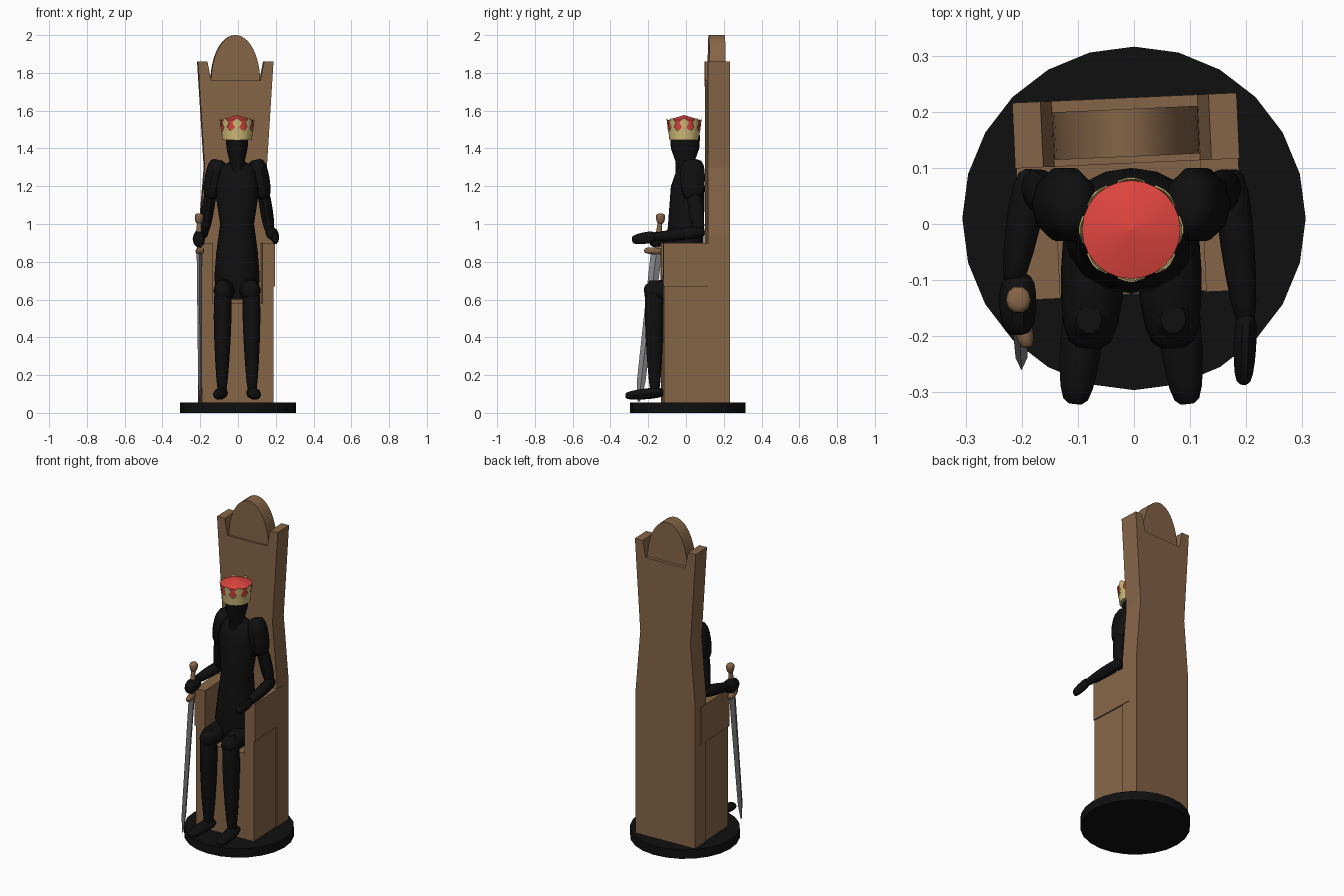
import bpy, bmesh, math
from mathutils import Vector

cube = bpy.data.objects.get("Cube")
if cube:
    bpy.data.objects.remove(cube, do_unlink=True)


def material(name, *colour):
    m = bpy.data.materials.new(name)
    m.use_nodes = True
    m.diffuse_color = (*colour, 1)
    m.node_tree.nodes["Principled BSDF"].inputs["Base Color"].default_value = (*colour, 1)
    return m


wood = material("brown wood", .24, .13, .065)
black = material("black", .005, .005, .005)
red = material("red velvet", .75, .06, .05)
gold = material("pale gold", .66, .52, .2)
steel = material("steel grey", .25, .25, .26)


def finish(name, bm, mat, smooth=True):
    bmesh.ops.recalc_face_normals(bm, faces=bm.faces)
    mesh = bpy.data.meshes.new(name)
    bm.to_mesh(mesh)
    bm.free()
    mesh.materials.append(mat)
    ob = bpy.data.objects.new(name, mesh)
    bpy.context.collection.objects.link(ob)
    if smooth:
        bpy.ops.object.select_all(action='DESELECT')
        ob.select_set(True)
        bpy.context.view_layer.objects.active = ob
        bpy.ops.object.shade_smooth_by_angle(angle=math.radians(40))
    return ob


def loft(name, rings, mat, axis=Vector((0, 0, 1)), sides=12):
    """Skin elliptical rings (centre, radius across, radius deep) square to an axis."""
    bm = bmesh.new()
    across = Vector((1, 0, 0))
    across = (across - axis * across.dot(axis)).normalized()
    deep = axis.cross(across)
    loops = []
    for centre, wide, thick in rings:
        turns = [math.tau * k / sides for k in range(sides)]
        loops.append([bm.verts.new(Vector(centre) + across * wide * math.cos(a)
                                   + deep * thick * math.sin(a)) for a in turns])
    for low, high in zip(loops, loops[1:]):
        for k in range(sides):
            bm.faces.new((low[k - 1], low[k], high[k], high[k - 1]))
    bm.faces.new(loops[0])
    bm.faces.new(loops[-1])
    return finish(name, bm, mat)


def limb(name, start, end, first, last, mat=black, depth=1.1, steps=8):
    """Tapered, round-ended bar from one joint to the next."""
    start, end = Vector(start), Vector(end)
    rings = []
    for i in range(steps + 1):
        turn = math.pi * i / steps
        t = (1 - math.cos(turn)) / 2
        radius = (first + (last - first) * t) * max(.4, math.sin(turn) ** .4)
        rings.append((start.lerp(end, t), radius, radius * depth))
    return loft(name, rings, mat, (end - start).normalized(), 10)


def prism(name, outline, front, back, mat=wood, smooth=False):
    """Extrude an x-z outline from front to back."""
    bm = bmesh.new()
    face = bm.faces.new([bm.verts.new((x, front, z)) for x, z in outline])
    new = bmesh.ops.extrude_face_region(bm, geom=[face])["geom"]
    verts = [v for v in new if isinstance(v, bmesh.types.BMVert)]
    bmesh.ops.translate(bm, vec=(0, back - front, 0), verts=verts)
    return finish(name, bm, mat, smooth)


def box(name, x_range, y_range, z_range):
    (left, right), (low, high) = x_range, z_range
    return prism(name, [(left, low), (right, low), (right, high), (left, high)], *y_range)


# Round plinth
plinth_top = .055
loft("plinth", [((0, .01, z), .306, .306) for z in (0, plinth_top)], black, sides=24)

# Throne, turned slightly on the plinth
half_width, seat_front, arm_top = .195, -.125, .9
throne = [box("throne_seat", (-.19, .19), (seat_front, .12), (plinth_top, .58))]
half = [(half_width, plinth_top), (half_width, .94), (.165, 1.3), (.2, 1.86), (.15, 1.86), (.13, 1.76)]
outline = half + [(-x, z) for x, z in reversed(half)]
throne.append(prism("throne_back", outline, .108, .225))
turns = [math.pi * k / 24 for k in range(25)]
arch = [(.13 * math.cos(a), 1.755 + .245 * math.sin(a)) for a in turns]
throne.append(prism("back_crest", arch, .12, .205, smooth=True))
sides = (("left", 1), ("right", -1))
for side, s in sides:
    span = sorted((s * .13, s * .19))
    throne.append(box(side + "_armrest", span, (seat_front, .12), (.5, arm_top - .005)))
    span = sorted((s * .13, s * (half_width + .003)))
    throne.append(box(side + "_arm_panel", span, (seat_front - .002, .165), (.67, arm_top)))
for ob in throne:
    ob.rotation_euler.z = .045
    ob.location.x = -.007

# Tunic, leaning back with height, then neck and head
middle = -.005
tunic = ((.6, .11, .08), (.72, .12, .11), (.85, .11, .1), (1, .09, .095),
         (1.2, .12, .09), (1.3, .1, .06), (1.33, .04, .03))
loft("tunic", [((middle, .05 * (z - 1), z), w, d) for z, w, d in tunic], black, sides=16)
head = ((1.26, .045, .05), (1.33, .04, .05), (1.4, .056, .075), (1.47, .06, .08))
loft("head", [((middle, middle, z), w, d) for z, w, d in head], black)

# Arms and legs; the right hand reaches the sword, the left lies open
hilt = Vector((-.207, -.14, .92))
for side, s in sides:
    def joint(x, y, z):
        return Vector((middle + s * x, y, z))

    elbow = joint(.175, .07, .95)
    wrist = joint(.205, -.18, .93) if s > 0 else hilt + Vector((-.01, .03, .01))
    limb(side + "_sleeve", joint(.1, .035, 1.34), joint(.14, .035, 1.13), .055, .05, depth=1.3)
    limb(side + "_upper_arm", joint(.135, .035, 1.2), elbow, .035, .032, depth=1.2)
    limb(side + "_forearm", elbow + Vector((0, .025, .01)), wrist, .036, .024)
    limb(side + "_thigh", joint(.06, .06, .66), joint(.075, -.22, .64), .06, .055)
    limb(side + "_shin", joint(.075, -.17, .7), joint(.08, -.165, .08), .057, .03)
    limb(side + "_foot", joint(.08, -.12, .11), joint(.1, -.32, .09), .042, .032, depth=.8)
limb("left_hand", (.2, -.16, .935), (.195, -.285, .915), .022, .018, depth=1.6)
limb("right_hand", hilt + Vector((0, .05, .01)), hilt - Vector((0, .055, .01)), .034, .032, depth=1.3)

# Sword standing on its point
pommel, tip = Vector((-.206, -.135, 1.03)), Vector((-.2, -.25, .06))
blade = [(pommel.lerp(tip, t), .014 * w, .03 * w) for t, w in ((.18, 1), (.9, .75), (1, .2))]
loft("sword_blade", blade, steel, (tip - pommel).normalized(), 4)
limb("sword_grip", pommel, pommel.lerp(tip, .2), .014, .014, wood)
limb("sword_pommel", pommel + Vector((0, 0, .025)), pommel - Vector((0, 0, .03)), .026, .018, wood)
limb("sword_guard", (-.19, -.22, .86), (-.212, -.12, .855), .016, .02, wood)

# Crown: velvet cap, gold band and a ring of flared points
crown_low, crown_y, point_count = 1.445, -.01, 8


def rim(z):
    return .078 + .12 * (z - crown_low)


def crown_ring(z, radius):
    return (middle, crown_y, z), radius, radius


cap = [crown_ring(z, rim(z) - .003) for z in (1.455, 1.55)] + [crown_ring(1.576, .002)]
loft("crown_cap", cap, red, sides=24)
loft("crown_band", [crown_ring(z, rim(z)) for z in (crown_low, 1.495)], gold, sides=32)
bm = bmesh.new()
for k in range(point_count):
    facing = math.tau * k / point_count
    rows = []
    for i, spread in enumerate((.38, .13, .28, .08)):
        z = 1.49 + .023 * i
        rows.append([bm.verts.new((middle + rim(z) * math.sin(a), crown_y - rim(z) * math.cos(a), z))
                     for a in (facing - spread, facing, facing + spread)])
    for low, high in zip(rows, rows[1:]):
        for j in (0, 1):
            bm.faces.new((low[j], low[j + 1], high[j + 1], high[j]))
points = finish("crown_points", bm, gold, smooth=False)
plate = points.modifiers.new("plate", 'SOLIDIFY')
plate.thickness = .003
plate.offset = 0
